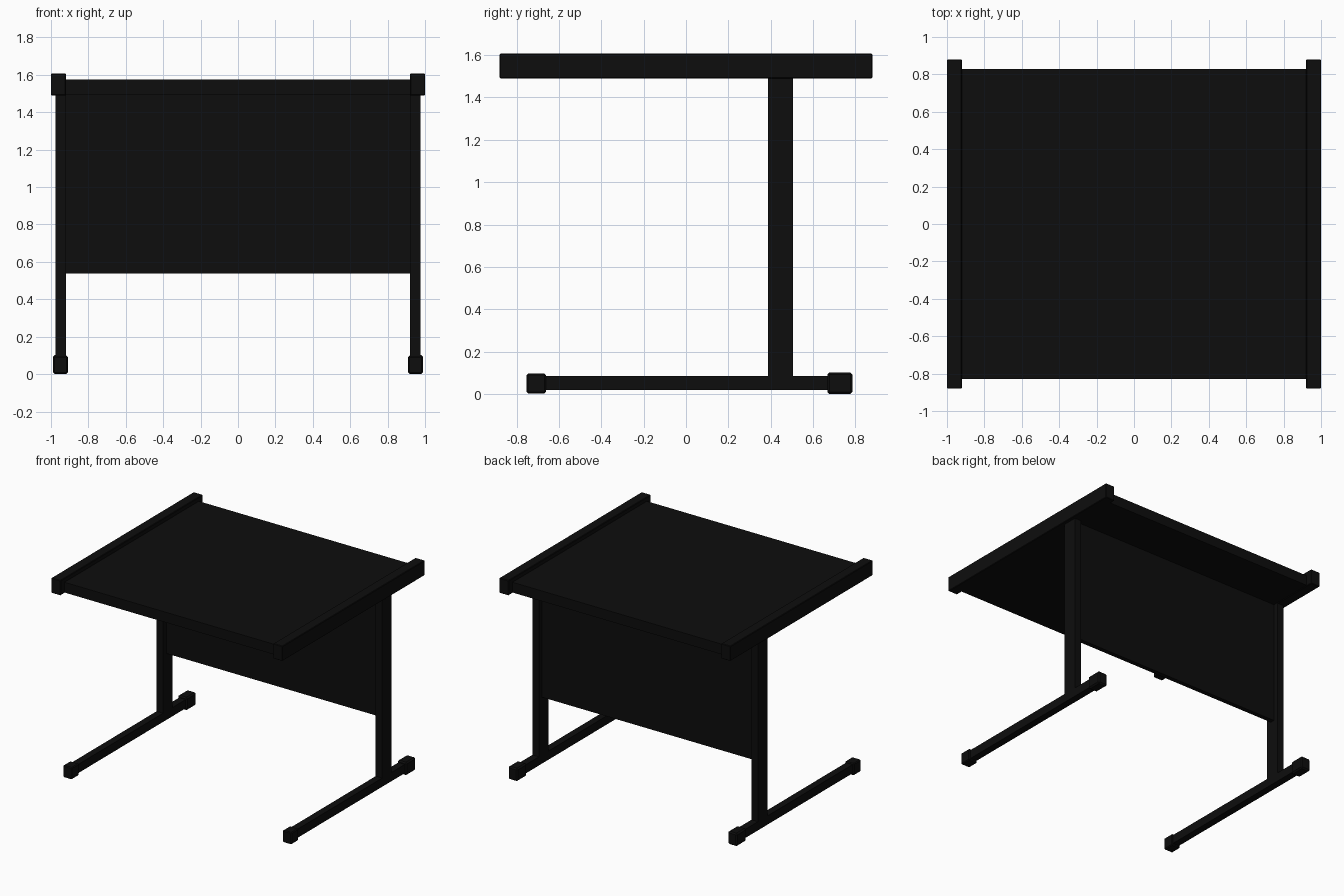
import bpy, bmesh
from mathutils import Vector

if "Cube" in bpy.data.objects:
    bpy.data.objects.remove(bpy.data.objects["Cube"])

black = bpy.data.materials.new("matte black")
black.diffuse_color = (0.004, 0.004, 0.004, 1)
black.use_nodes = True
black.node_tree.nodes["Principled BSDF"].inputs["Base Color"].default_value = black.diffuse_color


def box(name, lo, hi, bevel=0.0):
    """Box between two corners with an optional small chamfer."""
    lo, hi = Vector(lo), Vector(hi)
    size, mid = hi - lo, (lo + hi) / 2
    bm = bmesh.new()
    bmesh.ops.create_cube(bm, size=1)
    for v in bm.verts:
        v.co = Vector(a * b for a, b in zip(v.co, size))
    if bevel:
        bmesh.ops.bevel(bm, geom=bm.edges[:], offset=bevel, segments=1, affect='EDGES')
    bmesh.ops.recalc_face_normals(bm, faces=bm.faces[:])
    mesh = bpy.data.meshes.new(name)
    bm.to_mesh(mesh)
    bm.free()
    mesh.materials.append(black)
    ob = bpy.data.objects.new(name, mesh)
    ob.location = mid
    bpy.context.collection.objects.link(ob)
    return ob


def pair(name, x0, x1, y0, y1, z0, z1, bevel=0.0):
    """Matching left and right parts."""
    box(name + "_right", (x0, y0, z0), (x1, y1, z1), bevel)
    box(name + "_left", (-x1, y0, z0), (-x0, y1, z1), bevel)


# Desk top and modesty panel
box("desk_top", (-0.925, -0.83, 1.495), (0.925, 0.83, 1.575))
box("modesty_panel", (-0.925, 0.43, 0.537), (0.925, 0.465, 1.495))

# Side rails of the top
pair("side_rail", 0.92, 1.0, -0.88, 0.88, 1.49, 1.607, 0.004)

# Upright legs
pair("leg", 0.92, 0.976, 0.388, 0.505, 0.08, 1.495)

# Foot bars with end caps
pair("foot_bar", 0.92, 0.976, -0.74, 0.77, 0.018, 0.086)
pair("front_foot_cap", 0.912, 0.988, -0.752, -0.662, 0.003, 0.096, 0.006)
pair("back_foot_cap", 0.91, 0.99, 0.667, 0.786, 0.0, 0.101, 0.01)
